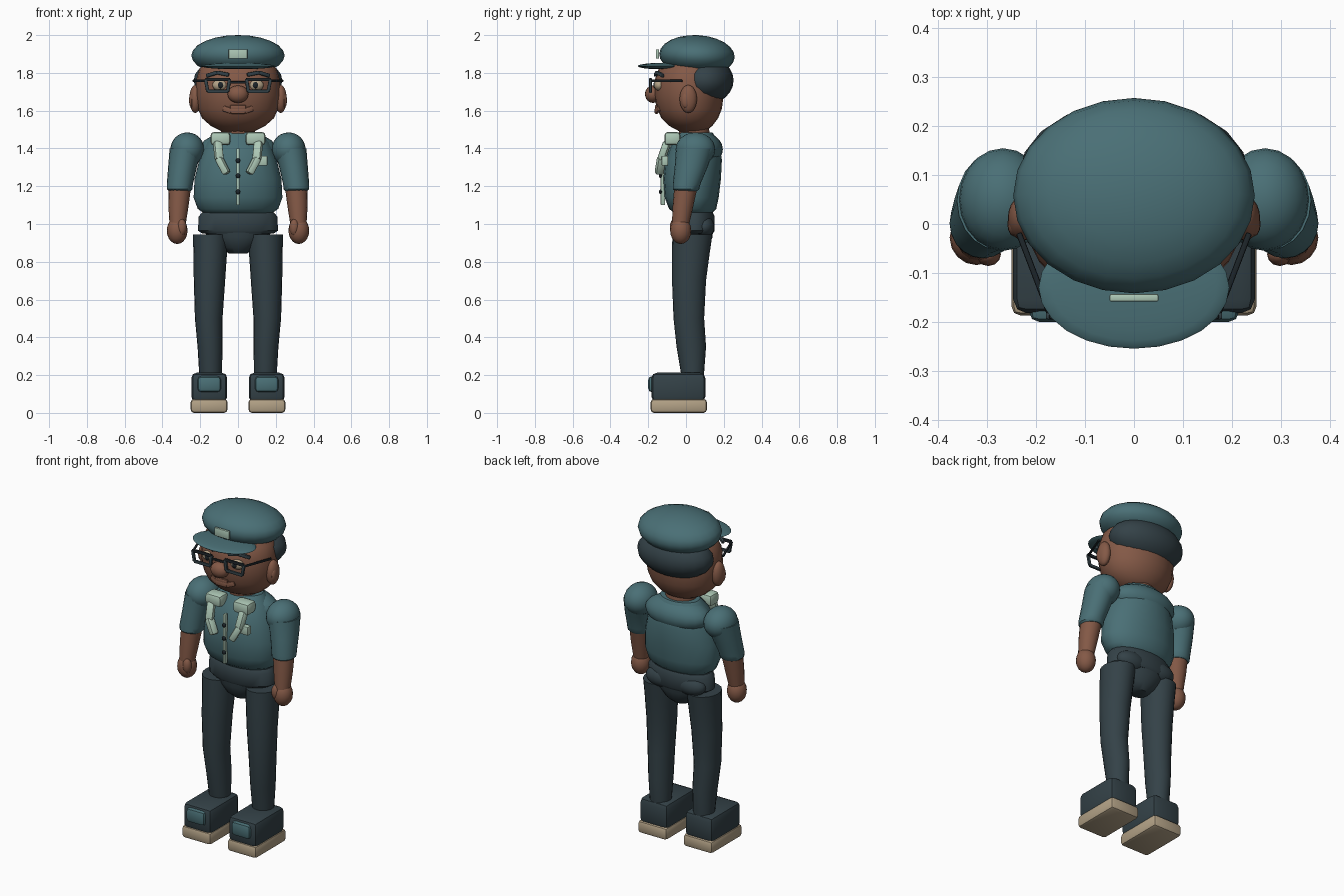
import bpy, bmesh, math
from mathutils import Vector, Matrix

if "Cube" in bpy.data.objects:
    bpy.data.objects.remove(bpy.data.objects["Cube"])


def material(name, rgb):
    m = bpy.data.materials.new(name)
    m.use_nodes = True
    m.diffuse_color = (*rgb, 1)
    m.node_tree.nodes["Principled BSDF"].inputs["Base Color"].default_value = (*rgb, 1)
    return m


TEAL = material("teal cloth", (.068, .16, .18))
NAVY = material("dark slate", (.034, .054, .064))
SKIN = material("brown skin", (.23, .1, .062))
MINT = material("pale mint", (.42, .58, .47))
TAN = material("tan", (.45, .36, .24))
BLACK = material("near black", (.012, .018, .022))


def finish(name, bm, mat):
    bmesh.ops.recalc_face_normals(bm, faces=bm.faces)
    me = bpy.data.meshes.new(name)
    bm.to_mesh(me)
    bm.free()
    me.materials.append(mat)
    ob = bpy.data.objects.new(name, me)
    bpy.context.collection.objects.link(ob)
    bpy.ops.object.select_all(action='DESELECT')
    ob.select_set(True)
    bpy.context.view_layer.objects.active = ob
    bpy.ops.object.shade_smooth_by_angle(angle=math.radians(40))
    return ob


def ball(name, mat, centre, radii, tilt=0, seg=20, rings=12):
    bm = bmesh.new()
    bmesh.ops.create_uvsphere(bm, u_segments=seg, v_segments=rings, radius=1)
    bm.transform(Matrix.Translation(centre) @ Matrix.Rotation(tilt, 4, 'X')
                 @ Matrix.Diagonal((*radii, 1)))
    return finish(name, bm, mat)


def block(name, mat, centre, size, bevel=.01, turn=None):
    bm = bmesh.new()
    bmesh.ops.create_cube(bm, size=1)
    bm.transform(Matrix.Diagonal((*size, 1)))
    bmesh.ops.bevel(bm, geom=bm.edges[:], offset=bevel, segments=2,
                    profile=.5, affect='EDGES')
    rot = turn.to_matrix().to_4x4() if turn else Matrix()
    bm.transform(Matrix.Translation(centre) @ rot)
    return finish(name, bm, mat)


def bar(name, mat, a, b, width, depth):
    """Bevelled strip running from a to b."""
    a, b = Vector(a), Vector(b)
    d = b - a
    return block(name, mat, (a + b) / 2, (width, depth, d.length + width * .3),
                 min(width, depth) * .3, d.to_track_quat('Z', 'Y'))


def loft(name, mat, rings, side=1, n=20):
    """Capped skin over elliptical rings (z, x, y, x radius, y radius)."""
    bm = bmesh.new()
    loops = []
    for z, x, y, rx, ry in rings:
        loops.append([bm.verts.new((side * (x + rx * math.cos(t)), y + ry * math.sin(t), z))
                      for t in (2 * math.pi * i / n for i in range(n))])
    for lo, hi in zip(loops, loops[1:]):
        for i in range(n):
            j = (i + 1) % n
            bm.faces.new((lo[i], lo[j], hi[j], hi[i]))
    bm.faces.new(loops[0])
    bm.faces.new(loops[-1])
    return finish(name, bm, mat)


# Torso, yoke, neck
loft("shirt_body", TEAL, [
    (1.05, 0, .04, .17, .09), (1.08, 0, .035, .213, .125), (1.14, 0, .03, .235, .143),
    (1.24, 0, .032, .23, .153), (1.34, 0, .04, .205, .15), (1.43, 0, .05, .17, .125),
    (1.485, 0, .055, .12, .085)])
ball("shirt_yoke", TEAL, (0, .075, 1.395), (.205, .12, .095))
loft("neck", SKIN, [(1.42, 0, .05, .09, .08), (1.53, 0, .04, .09, .08)])

# Trousers
loft("waistband", NAVY, [
    (.95, 0, .042, .19, .1), (.965, 0, .042, .212, .11),
    (1.04, 0, .042, .208, .11), (1.06, 0, .042, .19, .1)])
loft("pelvis", NAVY, [
    (.845, 0, .04, .05, .045), (.875, 0, .04, .09, .08),
    (.93, 0, .04, .15, .1), (1.0, 0, .042, .19, .105)])

# Head, hair, face
loft("head", SKIN, [
    (1.485, 0, .035, .075, .06), (1.52, 0, .025, .145, .115), (1.56, 0, .02, .19, .15),
    (1.61, 0, .018, .213, .172), (1.68, 0, .015, .224, .184), (1.76, 0, .015, .222, .182),
    (1.82, 0, .02, .205, .165), (1.87, 0, .03, .16, .13)], n=24)
ball("hair", NAVY, (0, .1, 1.76), (.235, .152, .128))
ball("nose", SKIN, (0, -.175, 1.687), (.055, .042, .046))
mouth = [(-.075, -.142, 1.612), (-.035, -.157, 1.598), (.035, -.157, 1.598), (.075, -.142, 1.612)]
for a, b in zip(mouth, mouth[1:]):
    bar("lower_lip", SKIN, a, b, .018, .03)
bar("upper_lip", SKIN, (-.04, -.158, 1.617), (.04, -.158, 1.617), .014, .024)

# Cap
ball("cap_crown", TEAL, (0, .058, 1.892), (.247, .2, .108), tilt=-.05, seg=24)
ball("cap_brim", TEAL, (0, -.13, 1.836), (.195, .125, .017), seg=24)
block("cap_badge", MINT, (0, -.151, 1.9), (.1, .016, .05), .004)

# Shirt front
block("placket", MINT, (0, -.122, 1.25), (.016, .024, .3), .004)
for z in (1.17, 1.255, 1.335):
    ball("button", BLACK, (0, -.134, z), (.013, .009, .013), seg=10, rings=6)
block("chest_tab", MINT, (.13, -.112, 1.335), (.052, .035, .052), .006)

# Glasses bridge
bar("glasses_bridge", BLACK, (-.045, -.19, 1.75), (.045, -.19, 1.75), .012, .012)

for s in (1, -1):
    # Ears, eyes, brows
    ball("ear", SKIN, (s * .226, .012, 1.662), (.032, .046, .074))
    ball("ear_inner", SKIN, (s * .245, .0, 1.655), (.014, .026, .042), seg=12, rings=8)
    ball("eye", TAN, (s * .095, -.143, 1.735), (.042, .026, .03), seg=14, rings=8)
    ball("pupil", BLACK, (s * .092, -.165, 1.735), (.015, .008, .017), seg=10, rings=6)
    bar("eyebrow", NAVY, (s * .05, -.162, 1.79), (s * .11, -.152, 1.802), .018, .02)
    bar("eyebrow_tail", NAVY, (s * .11, -.152, 1.802), (s * .165, -.122, 1.785), .016, .02)

    # Spectacle frame and temple
    corners = [(s * x, -.188, z) for x, z in
               ((.045, 1.765), (.172, 1.765), (.16, 1.702), (.055, 1.702))]
    for i in range(4):
        bar("glasses_rim", BLACK if i == 0 else NAVY, corners[i], corners[(i + 1) % 4], .014, .018)
    bar("glasses_temple", BLACK, (s * .172, -.185, 1.758), (s * .235, -.02, 1.758), .012, .012)

    # Collar and lapels
    block("collar", MINT, (s * .093, -.072, 1.452), (.105, .085, .07), .018)
    path = [(s * .108, -.1, 1.43), (s * .1, -.13, 1.345), (s * .062, -.142, 1.272)]
    for a, b in zip(path, path[1:]):
        bar("lapel", MINT, a, b, .046, .04)

    # Arms
    ball("shoulder", TEAL, (s * .268, .05, 1.395), (.09, .105, .09))
    loft("sleeve", TEAL, [
        (1.175, .308, .0, .058, .06), (1.185, .309, .0, .068, .07), (1.21, .308, .003, .069, .073),
        (1.3, .294, .027, .076, .087), (1.4, .276, .048, .086, .101)], s)
    loft("forearm", SKIN, [
        (.99, .32, -.03, .042, .045), (1.1, .315, -.015, .054, .055),
        (1.2, .308, .0, .06, .062)], s, 16)
    ball("hand", SKIN, (s * .322, -.028, .965), (.055, .056, .071), seg=16, rings=10)
    ball("thumb", SKIN, (s * .298, -.062, .982), (.026, .024, .045), seg=12, rings=8)

    # Seat and legs
    ball("seat", NAVY, (s * .1, .095, .985), (.095, .056, .058))
    loft("trouser_leg", NAVY, [
        (.2, .145, .035, .06, .06), (.35, .148, .028, .066, .078), (.5, .155, .015, .073, .081),
        (.7, .151, .016, .083, .09), (.85, .147, .026, .089, .1), (.945, .145, .034, .094, .106)], s)

    # Shoes
    block("shoe_upper", NAVY, (s * .152, -.04, .135), (.19, .285, .155), .028)
    block("shoe_sole", TAN, (s * .153, -.038, .037), (.195, .298, .074), .018)
    block("toe_patch", TEAL, (s * .152, -.165, .152), (.125, .07, .085), .02)
